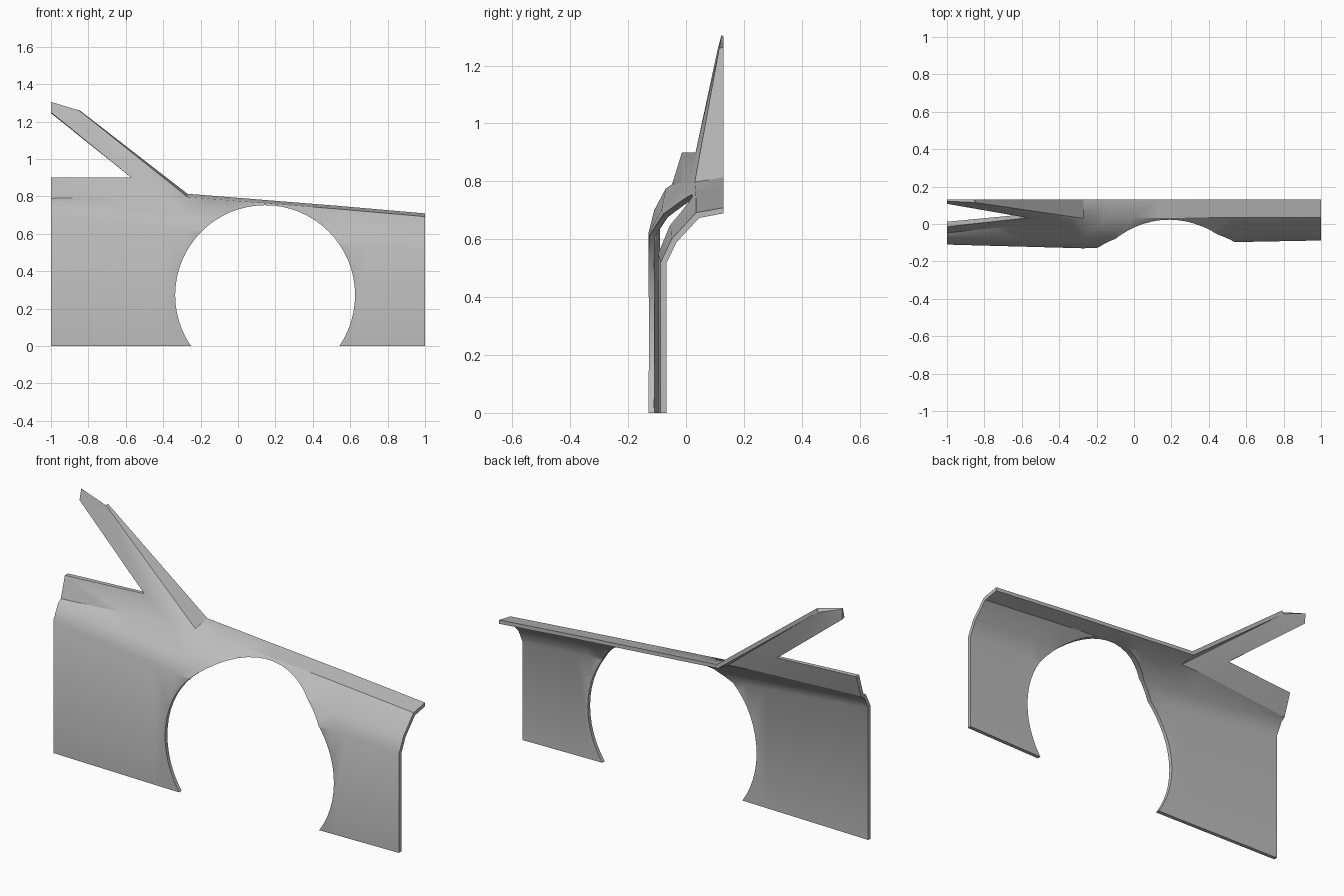
import bpy, bmesh
from mathutils import Vector

cube = bpy.data.objects.get("Cube")
if cube:
    bpy.data.objects.remove(cube)

THICK = 0.02
BACK = 0.13

grey = bpy.data.materials.new("panel grey")
grey.use_nodes = True
grey.diffuse_color = (0.5, 0.5, 0.5, 1)
grey.node_tree.nodes["Principled BSDF"].inputs["Base Color"].default_value = (0.5, 0.5, 0.5, 1)

# Cross-sections (y, z): foot, shoulder, curve, crease
SECTIONS = [
    (-1.0, [(-0.11, 0), (-0.11, 0.70), (-0.07, 0.775), (-0.048, 0.79)]),
    (-0.27, [(-0.13, 0), (-0.13, 0.62), (-0.085, 0.70), (0.03, 0.797)]),
    (0.53, [(-0.097, 0), (-0.097, 0.55), (-0.053, 0.64), (0.035, 0.733)]),
    (1.0, [(-0.088, 0), (-0.088, 0.52), (-0.05, 0.60), (0.035, 0.692)]),
]
STEPS = 6

bm = bmesh.new()


def vert(x, y, z):
    return bm.verts.new((x, y, z))


# Body side: ruled strips between the cross-sections
columns = []
for (xa, a), (xb, b) in zip(SECTIONS, SECTIONS[1:]):
    for i in range(STEPS):
        t = i / STEPS
        columns.append([vert(xa + (xb - xa) * t, p[0] + (q[0] - p[0]) * t,
                             p[1] + (q[1] - p[1]) * t) for p, q in zip(a, b)])
columns.append([vert(SECTIONS[-1][0], *p) for p in SECTIONS[-1][1]])
for left, right in zip(columns, columns[1:]):
    for r in range(3):
        bm.faces.new((left[r], right[r], right[r + 1], left[r + 1]))

# Top flange running back from the crease
crease = [c[3] for c in columns]
front = crease[STEPS:]
flange = [vert(v.co.x, BACK, v.co.z + 0.017) for v in front]
for i in range(len(front) - 1):
    bm.faces.new((front[i], front[i + 1], flange[i + 1], flange[i]))

# Rear upper panel and the sloping pillar above it
rear_top = vert(-1, -0.014, 0.9)
notch = vert(-0.57, 0.033, 0.9)
tip_low = vert(-1, 0.108, 1.25)
tip_top = vert(-1, 0.122, 1.305)
tip_front = vert(-0.85, 0.115, 1.26)
base = crease[STEPS]
mid = STEPS // 2
for a, b in zip(crease[:mid], crease[1:mid + 1]):
    bm.faces.new((a, b, rear_top))
bm.faces.new((rear_top, crease[mid], notch))
for a, b in zip(crease[mid:STEPS], crease[mid + 1:STEPS + 1]):
    bm.faces.new((a, b, notch))
bm.faces.new((notch, base, tip_front))
bm.faces.new((notch, tip_front, tip_low))
bm.faces.new((tip_low, tip_front, tip_top))

# Tapering return along the pillar's front edge
tip_back = vert(-0.85, BACK, 1.263)
bm.faces.new((base, flange[0], tip_back, tip_front))

# Thicken inwards, keeping the trimmed ends flush
bmesh.ops.recalc_face_normals(bm, faces=bm.faces)
bm.normal_update()
foot_face = columns[0][0].link_faces[0]
if foot_face.normal.y > 0:
    bmesh.ops.reverse_faces(bm, faces=bm.faces)
    bm.normal_update()
outer_faces = list(bm.faces)
rim = [e for e in bm.edges if e.is_boundary]
rim_loops = [(e.link_loops[0].vert, e.link_loops[0].link_loop_next.vert) for e in rim]
inner = {}
for v in list(bm.verts):
    co = v.co - v.normal * THICK * min(v.calc_shell_factor(), 1.6)
    if abs(v.co.x) > 0.999:
        co.x = v.co.x
    if v in (rear_top, notch):
        co = v.co + Vector((0, 0.026 if v is rear_top else THICK, 0))
    if v.co.z < 0.001:
        co.z = 0
    co.y = min(co.y, BACK)
    inner[v] = vert(*co)
for f in outer_faces:
    bm.faces.new([inner[v] for v in reversed(f.verts)])
for a, b in rim_loops:
    bm.faces.new((b, a, inner[a], inner[b]))
bmesh.ops.triangulate(bm, faces=bm.faces)

mesh = bpy.data.meshes.new("fender_panel")
bm.to_mesh(mesh)
bm.free()
panel = bpy.data.objects.new("fender_panel", mesh)
bpy.context.collection.objects.link(panel)
mesh.materials.append(grey)

# Round wheel opening
bpy.ops.mesh.primitive_cylinder_add(vertices=64, radius=0.481, depth=1,
                                    location=(0.145, 0, 0.272), rotation=(1.570796, 0, 0))
cutter = bpy.context.object
cutter.name = "wheel_opening_cutter"
cutter.hide_render = True
cutter.data.materials.append(grey)
cut = panel.modifiers.new("wheel_opening", "BOOLEAN")
cut.operation = "DIFFERENCE"
cut.solver = "EXACT"
cut.object = cutter
bpy.ops.object.select_all(action="DESELECT")
panel.select_set(True)
bpy.context.view_layer.objects.active = panel
bpy.ops.object.modifier_apply(modifier=cut.name)
bpy.data.objects.remove(cutter)
bpy.ops.object.shade_smooth_by_angle(angle=0.56)
